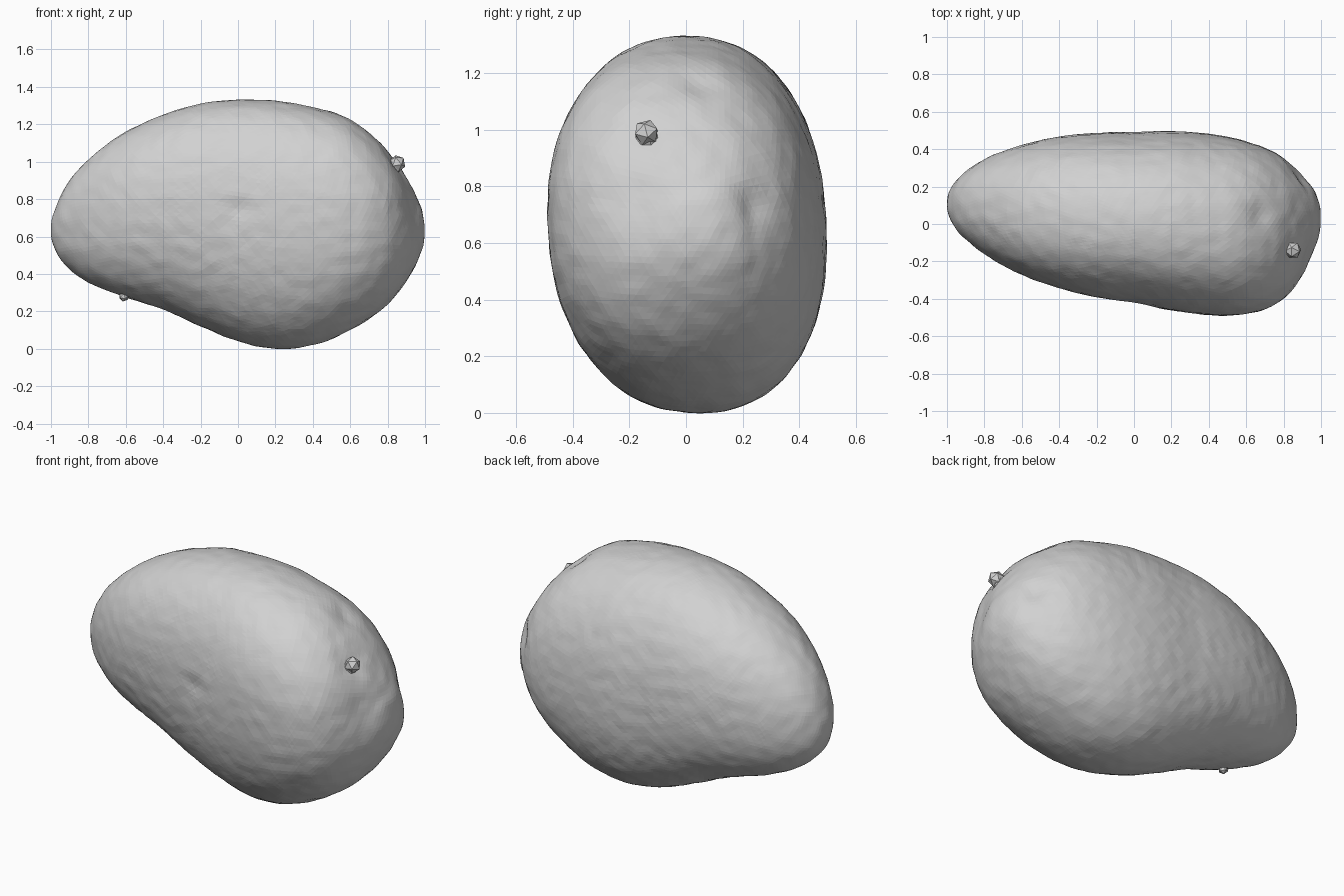
import bpy
import math
from mathutils import Vector, noise

if "Cube" in bpy.data.objects:
    bpy.data.objects.remove(bpy.data.objects["Cube"], do_unlink=True)

# One plain grey skin for everything
skin = bpy.data.materials.new("light grey")
skin.use_nodes = True
GREY = (0.64, 0.64, 0.64, 1)
skin.diffuse_color = GREY
skin.node_tree.nodes["Principled BSDF"].inputs["Base Color"].default_value = GREY

# Stations along the length: x, bottom, top, front, back
STATIONS = [
    (-.98, .53, .74, .02, .19),
    (-.9, .425, .9, -.08, .28),
    (-.8, .355, 1.01, -.16, .345),
    (-.6, .275, 1.16, -.27, .42),
    (-.4, .21, 1.25, -.34, .465),
    (-.2, .12, 1.31, -.39, .485),
    (0, .04, 1.33, -.42, .49),
    (.2, 0, 1.325, -.46, .495),
    (.4, .02, 1.29, -.485, .48),
    (.6, .1, 1.225, -.48, .44),
    (.8, .24, 1.06, -.4, .35),
    (.9, .36, .92, -.28, .26),
    (.97, .49, .78, -.13, .17),
]


def section(row):
    """Centre and roundness of a station, relative to a unit sphere."""
    x, low, high, front, back = row
    r = math.sqrt(1 - x * x) * 2
    return (front + back) / 2, (low + high) / 2, (back - front) / r, (high - low) / r


XS = [row[0] for row in STATIONS]
SECTIONS = [section(row) for row in STATIONS]


def slope(i, k):
    a, b = max(i - 1, 0), min(i + 1, len(XS) - 1)
    return (SECTIONS[b][k] - SECTIONS[a][k]) / (XS[b] - XS[a])


def sample(x):
    """Smooth interpolation of the stations."""
    x = min(max(x, XS[0]), XS[-1])
    i = max(j for j in range(len(XS) - 1) if XS[j] <= x)
    w = XS[i + 1] - XS[i]
    t = (x - XS[i]) / w
    s = t * t * (3 - 2 * t)
    out = []
    for k in range(4):
        a, b = SECTIONS[i][k], SECTIONS[i + 1][k]
        out.append(a + (b - a) * s + w * t * (1 - t) * ((1 - t) * slope(i, k) - t * slope(i + 1, k)))
    return out


# Dents in the skin: place, radius, depth
DENTS = [
    (Vector((.84, -.14, .98)), .08, .015),
    (Vector((.95, -.17, .76)), .12, .022),
    (Vector((.68, .05, 1.18)), .07, .02),
    (Vector((.92, .25, .73)), .08, .02),
    (Vector((0, -.42, .74)), .07, .01),
]
SQUARENESS = 2.25


def shape(p):
    """Move a unit sphere point onto the fruit."""
    cy, cz, wy, wz = sample(p.x)
    norm = (abs(p.y) ** SQUARENESS + abs(p.z) ** SQUARENESS) ** (1 / SQUARENESS)
    full = math.hypot(p.y, p.z) / max(norm, 1e-6)
    lean = -.03 * p.z
    q = Vector((p.x, cy + p.y * wy * full + lean, cz + p.z * wz * full))
    inward = (Vector((q.x * .5, cy, .66)) - q).normalized()
    for place, radius, depth in DENTS:
        q += inward * depth * math.exp(-((q - place).length / radius) ** 2)
    return q + inward * .004 * noise.noise(q * 14)


def finish(name):
    ob = bpy.context.object
    ob.name = name
    ob.data.materials.append(skin)
    return ob


# Fruit body
bpy.ops.mesh.primitive_ico_sphere_add(subdivisions=6, radius=1)
body = finish("fruit_body")
for v in body.data.vertices:
    v.co = shape(v.co.normalized())


# Faceted nubs: stem end and small bud underneath
def nub(name, place, axis, radius, length):
    place, axis = Vector(place), Vector(axis).normalized()
    turn = axis.to_track_quat("Z", "Y").to_euler()
    bpy.ops.mesh.primitive_ico_sphere_add(subdivisions=1, radius=radius, location=place, rotation=turn)
    finish(name)
    bpy.ops.mesh.primitive_cone_add(vertices=7, radius1=radius * 1.3, radius2=radius * .7, depth=length,
                                    location=place - axis * length / 2, rotation=turn)
    finish(name + "_neck")


nub("stem", (.85, -.14, .99), (.75, -.15, .65), .047, .06)
nub("bud", (-.61, .02, .28), (-.2, -.1, -1), .028, .03)
